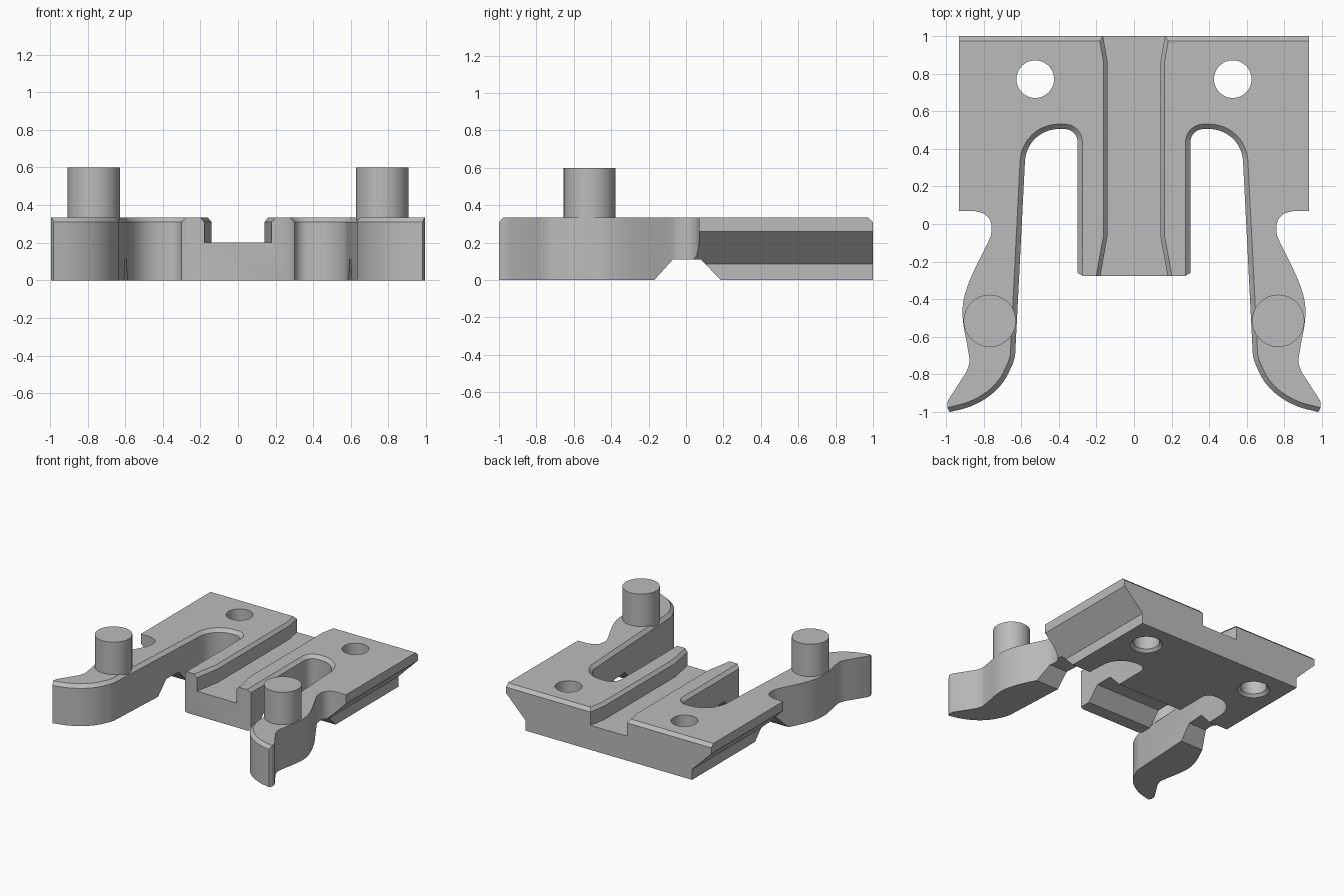
import bpy, bmesh
from math import sin, cos, radians
from mathutils import Vector

if "Cube" in bpy.data.objects:
    bpy.data.objects.remove(bpy.data.objects["Cube"])

TOP = 0.335
CHAMFER = 0.026

grey = bpy.data.materials.new("plain_grey")
grey.use_nodes = True
grey.diffuse_color = (0.5, 0.5, 0.5, 1)
grey.node_tree.nodes["Principled BSDF"].inputs["Base Color"].default_value = (0.5, 0.5, 0.5, 1)


def arc(cx, cy, r, a0, a1, n=10):
    angles = [radians(a0 + (a1 - a0) * i / n) for i in range(n + 1)]
    return [(cx + r * cos(a), cy + r * sin(a)) for a in angles]


def spline(points, n=5):
    """Smooth curve through the points."""
    p = [Vector(q) for q in points]
    p = [2 * p[0] - p[1]] + p + [2 * p[-1] - p[-2]]
    out = []
    for a, b, c, d in zip(p, p[1:], p[2:], p[3:]):
        for i in range(n):
            t = i / n
            q = 0.5 * (2 * b + (c - a) * t + (2 * a - 5 * b + 4 * c - d) * t * t
                       + (3 * b - a - 3 * c + d) * t ** 3)
            out.append(tuple(q))
    return out + [tuple(points[-1])]


def make_object(name, bm):
    bmesh.ops.recalc_face_normals(bm, faces=bm.faces)
    mesh = bpy.data.meshes.new(name)
    bm.to_mesh(mesh)
    bm.free()
    mesh.materials.append(grey)
    obj = bpy.data.objects.new(name, mesh)
    bpy.context.collection.objects.link(obj)
    return obj


def loft(name, rings):
    """Closed solid skinned through matching rings of points."""
    bm = bmesh.new()
    loops = [[bm.verts.new(p) for p in ring] for ring in rings]
    n = len(loops[0])
    for low, high in zip(loops, loops[1:]):
        for i in range(n):
            j = (i + 1) % n
            bm.faces.new((low[i], low[j], high[j], high[i]))
    bm.faces.new(loops[0][::-1])
    bm.faces.new(loops[-1])
    return make_object(name, bm)


def cylinder(name, x, y, z0, z1, r0, r1):
    rings = [[(px, py, z) for px, py in arc(x, y, r, 0, 352.5, 47)]
             for z, r in ((z0, r0), (z1, r1))]
    return loft(name, rings)


def select_only(obj):
    bpy.ops.object.select_all(action='DESELECT')
    obj.select_set(True)
    bpy.context.view_layer.objects.active = obj


def cut(target, cutter):
    cutter.hide_render = True
    mod = target.modifiers.new("cut", 'BOOLEAN')
    mod.operation = 'DIFFERENCE'
    mod.solver = 'EXACT'
    mod.object = cutter
    select_only(target)
    bpy.ops.object.modifier_apply(modifier=mod.name)
    bpy.data.objects.remove(cutter)


# Half outline: tongue, slot, inner arm, then outer arm and plate
inner = [(0.27, -0.277), (0.3, -0.26)]
inner += arc(0.37, 0.435, 0.07, 180, 90, 8)
inner += arc(0.40, 0.325, 0.18, 90, 3, 14)
inner += spline([(0.632, -0.70), (0.648, -0.75), (0.695, -0.84), (0.77, -0.915),
                 (0.87, -0.97), (0.98, -1.0)], 4)
outer = [(0.993, -0.975), (0.99, -0.94)]
outer += spline([(0.89, -0.785), (0.875, -0.73), (0.885, -0.655), (0.91, -0.51),
                 (0.905, -0.40), (0.865, -0.28), (0.775, -0.095), (0.758, -0.04),
                 (0.763, 0.015), (0.795, 0.053), (0.85, 0.07)])
outer += [(0.93, 0.07), (0.93, 1.0)]
half = inner + outer
outline = half + [(-x, y) for x, y in reversed(half)]

# Body with chamfered slot, arm and back edges
body = loft("body", [[(x, y, z) for x, y in outline] for z in (0, TOP)])
bm = bmesh.new()
bm.from_mesh(body.data)
bm.verts.ensure_lookup_table()
count, last = len(outline), len(inner) - 1
top = list(bm.verts)[count:]
pairs = [(i, i + 1) for i in range(1, last)]
pairs += [(count - 1 - i, count - 1 - j) for i, j in pairs]
pairs.append((len(half) - 1, len(half)))
edges = [bm.edges.get((top[i], top[j])) for i, j in pairs]
bmesh.ops.bevel(bm, geom=edges, offset=CHAMFER, segments=1, affect='EDGES')
bm.to_mesh(body.data)
bm.free()

# Flared centre channel with chamfered lips
rings = []
for y, w in ((-0.32, 0.187), (-0.06, 0.14), (0.86, 0.14), (1.04, 0.172)):
    side = [(w, 0.2), (w, 0.31), (w + 0.022, TOP), (w + 0.08, 0.4)]
    section = side + [(-x, z) for x, z in reversed(side)]
    rings.append([(x, y, z) for x, z in section])
cut(body, loft("channel_cutter", rings))

# Underside relief across the arms and tongue
relief = [(-0.26, -0.1), (-0.07, 0.11), (0.08, 0.11), (0.28, -0.1)]
cut(body, loft("relief_cutter", [[(x, y, z) for y, z in relief] for x in (-1.2, 1.2)]))

# Undercut plate sides, mounting holes and arm pins
undercut = [(0.755, -0.1), (0.755, 0.085), (0.93, 0.26), (1.2, 0.26), (1.2, -0.1)]
pins = []
for name, s in (("left", 1), ("right", -1)):
    cut(body, loft("undercut_cutter", [[(s * x, y, z) for x, z in undercut]
                                       for y in (0.045, 1.1)]))
    cut(body, cylinder("hole_cutter", s * 0.525, 0.77, -0.1, 0.5, 0.1, 0.1))
    cut(body, cylinder("rim_cutter", s * 0.525, 0.77, -0.02, 0.025, 0.142, 0.097))
    pins.append(cylinder(name + "_pin", s * 0.767, -0.515, 0.3, 0.6, 0.139, 0.139))

for obj in [body] + pins:
    select_only(obj)
    bpy.ops.object.shade_smooth_by_angle(angle=radians(30))
